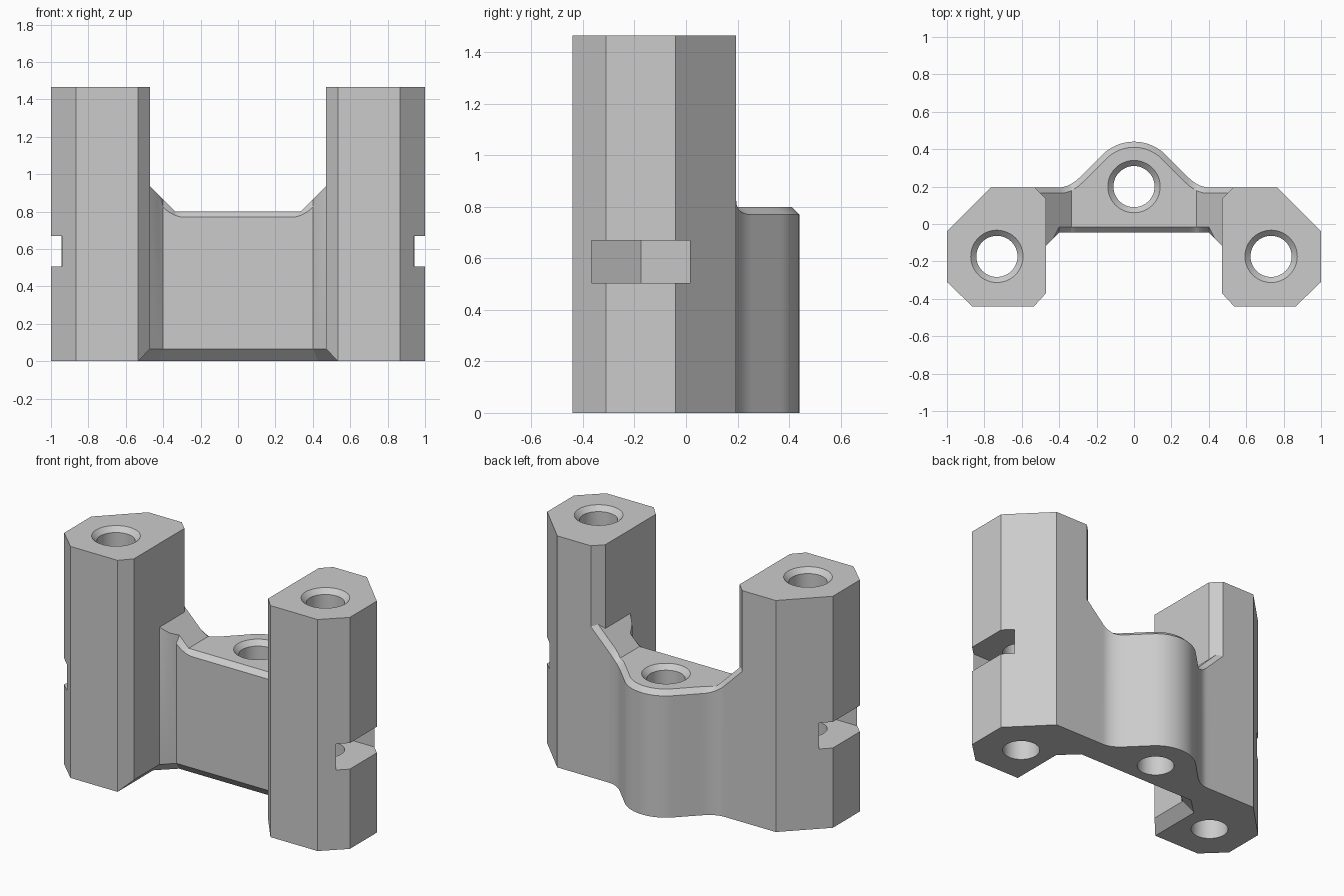
import bpy
import bmesh
import math

cube = bpy.data.objects.get("Cube")
if cube:
    bpy.data.objects.remove(cube, do_unlink=True)

grey = bpy.data.materials.new("plain_grey")
grey.use_nodes = True
grey.diffuse_color = (0.6, 0.6, 0.6, 1)
grey.node_tree.nodes["Principled BSDF"].inputs["Base Color"].default_value = (0.6, 0.6, 0.6, 1)


def loft(name, rings):
    """Closed solid through rings of equal point count, capped at both ends."""
    bm = bmesh.new()
    rows = [[bm.verts.new(p) for p in ring] for ring in rings]
    n = len(rows[0])
    for a, b in zip(rows, rows[1:]):
        for i in range(n):
            j = (i + 1) % n
            bm.faces.new((a[i], a[j], b[j], b[i]))
    bm.faces.new(rows[0][::-1])
    bm.faces.new(rows[-1])
    bmesh.ops.recalc_face_normals(bm, faces=bm.faces)
    mesh = bpy.data.meshes.new(name)
    bm.to_mesh(mesh)
    bm.free()
    mesh.materials.append(grey)
    obj = bpy.data.objects.new(name, mesh)
    bpy.context.collection.objects.link(obj)
    return obj


def prism(name, outline, z0, z1):
    return loft(name, [[(x, y, z) for x, y in outline] for z in (z0, z1)])


def combine(target, tool, operation):
    mod = target.modifiers.new(tool.name, "BOOLEAN")
    mod.operation = operation
    mod.solver = "EXACT"
    mod.object = tool
    bpy.context.view_layer.objects.active = target
    bpy.ops.object.modifier_apply(modifier=mod.name)
    bpy.data.objects.remove(tool, do_unlink=True)


def flip(points, side):
    return [(side * p[0], *p[1:]) for p in points]


def soft_max(a, b, k):
    h = max(k - abs(a - b), 0) / k
    return max(a, b) + h * h * k / 4


# Bridge: lofted across x, with a rounded boss at the back and rising ends
CHAMFER = 0.03
BOSS_Y, BOSS_R = 0.2, 0.24


def back_y(x, inset):
    r = BOSS_R - inset
    if abs(x) < r * math.sqrt(0.5):
        hat = BOSS_Y + math.sqrt(r * r - x * x)
    else:
        hat = BOSS_Y + r * math.sqrt(2) - abs(x)
    return soft_max(0.195 - inset, hat, 0.06)


def bridge_section(x):
    a = abs(x)
    rise = a - 0.335
    top = 0.8 + max(0, rise)
    edge = 0.8 - CHAMFER + soft_max(0, rise - 0.012, 0.06)
    front = -0.045 - max(0, a - 0.4)
    fade = min(1, max(0.01, (0.43 - a) / 0.03))
    front_edge = top + (edge - top) * fade
    return [(x, front, 0), (x, front, front_edge), (x, front + CHAMFER * fade, top),
            (x, back_y(x, CHAMFER), top), (x, back_y(x, 0), edge), (x, back_y(x, 0), 0)]


half = [i * 0.4 / 48 for i in range(1, 49)] + [0.335, 0.43, 0.47, 0.53, 0.6]
stations = sorted([-x for x in half] + [0] + half)
body = loft("bracket_body", [bridge_section(x) for x in stations])

# Two tall chamfered columns
column = [(0.47, -0.37), (0.535, -0.44), (0.865, -0.44), (1, -0.31),
          (1, -0.04), (0.765, 0.195), (0.53, 0.195), (0.47, 0.135)]
HEIGHT = 1.465
for side in (1, -1):
    combine(body, prism("column", flip(column, side), 0, HEIGHT), "UNION")


# Chamfer along the bottom of the front channel
def channel(offset, z):
    m = offset * math.tan(math.pi / 8)
    right = [(0.47 + offset, -0.6, z), (0.47 + offset, -0.11 + m, z),
             (0.4 + m, -0.045 + offset, z)]
    return right + flip(right[::-1], -1)


combine(body, loft("channel_cutter", [channel(0.085, -0.02), channel(0, 0.066)]), "DIFFERENCE")


# Countersunk through holes
def hole(x, y, top):
    rings = []
    for r, z in ((0.11, -0.1), (0.11, top - 0.03), (0.17, top + 0.03)):
        turn = [2 * math.pi * i / 48 for i in range(48)]
        rings.append([(x + r * math.cos(t), y + r * math.sin(t), z) for t in turn])
    combine(body, loft("hole_cutter", rings), "DIFFERENCE")


HOLE_X, HOLE_Y = 0.733, -0.173
hole(0, BOSS_Y, 0.8)

# Side nut pockets: half hexagon inside, flared mouth following the outer wall
pocket = [(0.512, -0.175), (0.622, -0.366), (1.1, -0.366), (1.1, 0.016), (0.622, 0.016)]
mouth_in = [(0.895, -0.365), (0.965, -0.296), (0.965, -0.054), (0.895, 0.015)]
mouth_out = [(0.93, -0.38), (1, -0.31), (1, -0.04), (0.93, 0.03)]


def mouth_ring(stretch, low, high):
    pts = [(a + (c - a) * stretch, b + (d - b) * stretch)
           for (a, b), (c, d) in zip(mouth_in, mouth_out)]
    return [(x, y, low) for x, y in pts] + [(x, y, high) for x, y in pts[::-1]]


for side in (1, -1):
    hole(side * HOLE_X, HOLE_Y, HEIGHT)
    combine(body, prism("pocket_cutter", flip(pocket, side), 0.505, 0.67), "DIFFERENCE")
    rings = [mouth_ring(0, 0.505, 0.67), mouth_ring(1.3, 0.46, 0.709)]
    flare = loft("mouth_cutter", [flip(r, side) for r in rings])
    combine(body, flare, "DIFFERENCE")

# Smooth curves, keep hard edges
for obj in bpy.context.selected_objects:
    obj.select_set(False)
body.select_set(True)
bpy.context.view_layer.objects.active = body
bpy.ops.object.shade_smooth_by_angle(angle=math.radians(25))
